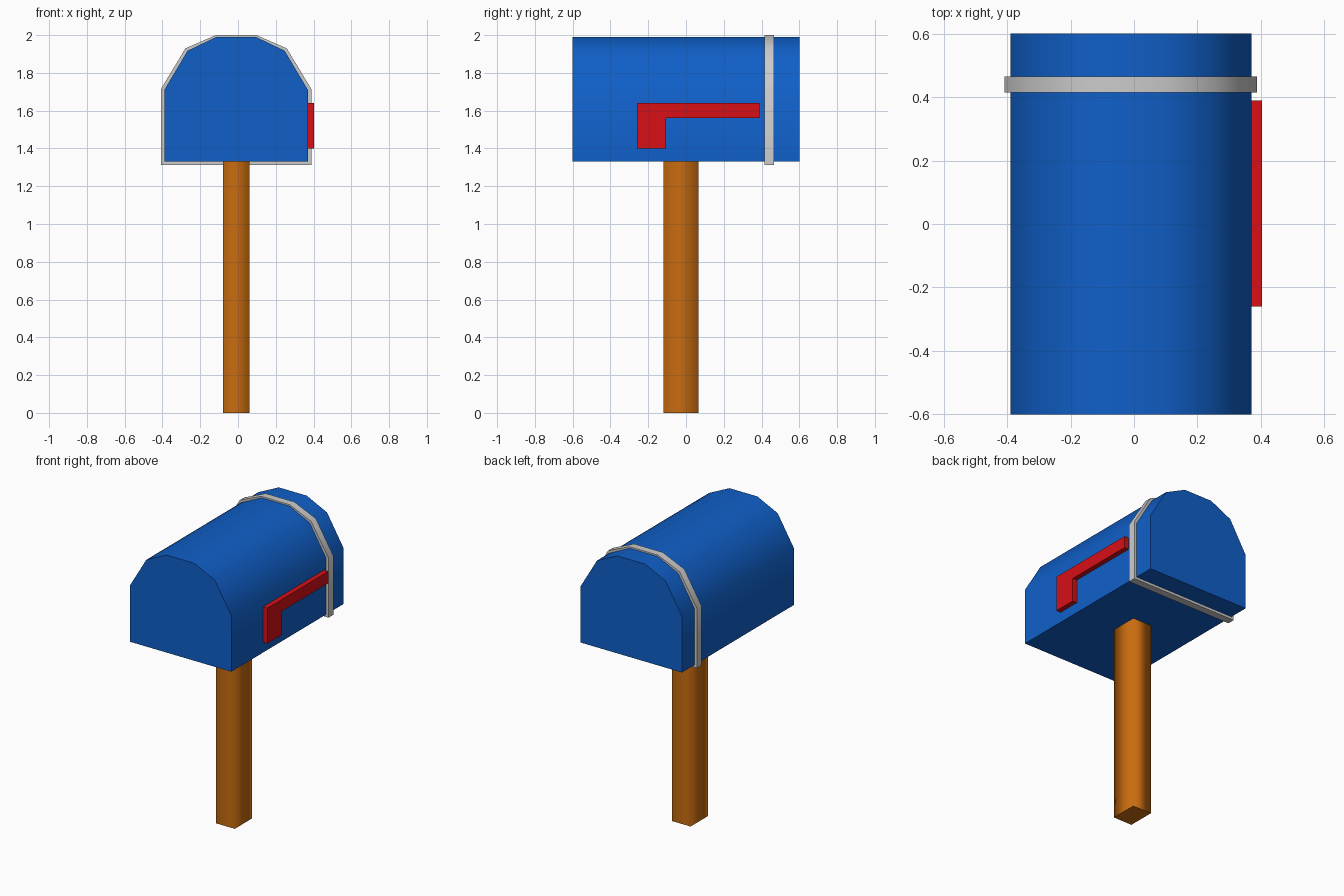
import bpy, bmesh, math
from mathutils import Vector

if "Cube" in bpy.data.objects:
    bpy.data.objects.remove(bpy.data.objects["Cube"])


def material(name, rgb):
    m = bpy.data.materials.new(name)
    m.diffuse_color = (*rgb, 1)
    m.use_nodes = True
    m.node_tree.nodes["Principled BSDF"].inputs["Base Color"].default_value = m.diffuse_color
    return m


def prism(name, profile, direction, mat=None, smooth_angle=0):
    """Extrude a closed 3D profile; smooth the walls, keep the caps crisp."""
    bm = bmesh.new()
    cap = bm.faces.new([bm.verts.new(p) for p in profile])
    moved = bmesh.ops.extrude_face_region(bm, geom=[cap], use_keep_orig=True)
    bmesh.ops.translate(bm, vec=direction,
                        verts=[g for g in moved["geom"] if isinstance(g, bmesh.types.BMVert)])
    bmesh.ops.recalc_face_normals(bm, faces=bm.faces)
    axis = Vector(direction).normalized()
    is_cap = lambda f: abs(f.normal.dot(axis)) > 0.9
    for f in bm.faces:
        f.smooth = smooth_angle > 0 and not is_cap(f)
    for e in bm.edges:
        e.smooth = (not any(is_cap(f) for f in e.link_faces)
                    and e.calc_face_angle(0) <= math.radians(smooth_angle))
    mesh = bpy.data.meshes.new(name)
    bm.to_mesh(mesh)
    bm.free()
    if mat:
        mesh.materials.append(mat)
    ob = bpy.data.objects.new(name, mesh)
    bpy.context.collection.objects.link(ob)
    return ob


def arch(half, y):
    """Mirror the right half of the mailbox outline about its middle."""
    cx = -0.01
    pts = [(cx + x, y, z) for x, z in half]
    return pts + [(cx - x, y, z) for x, z in reversed(half)]


blue = material("blue_paint", (0.005, 0.115, 0.58))
red = material("red_paint", (0.68, 0.005, 0.008))
wood = material("wood", (0.58, 0.15, 0.005))

# Arched box
prism("mailbox_body", arch([(0.38, 1.33), (0.38, 1.71), (0.257, 1.917), (0.105, 1.99)], -0.6),
      (0, 1.2, 0), blue, 40)

# Raised metal band near the back
prism("metal_band", arch([(0.398, 1.313), (0.398, 1.715), (0.268, 1.93), (0.107, 2.0)], 0.415),
      (0, 0.05, 0), None, 40)

# Signal flag on the right side
prism("flag", [(0.365, y, z) for y, z in
               [(-0.26, 1.40), (-0.105, 1.40), (-0.105, 1.56),
                (0.39, 1.56), (0.39, 1.64), (-0.26, 1.64)]],
      (0.038, 0, 0), red)

# Square post, soft shaded round its sides
prism("post", [(-0.08, -0.12, 0), (0.06, -0.12, 0), (0.06, 0.065, 0), (-0.08, 0.065, 0)],
      (0, 0, 1.335), wood, 100)
